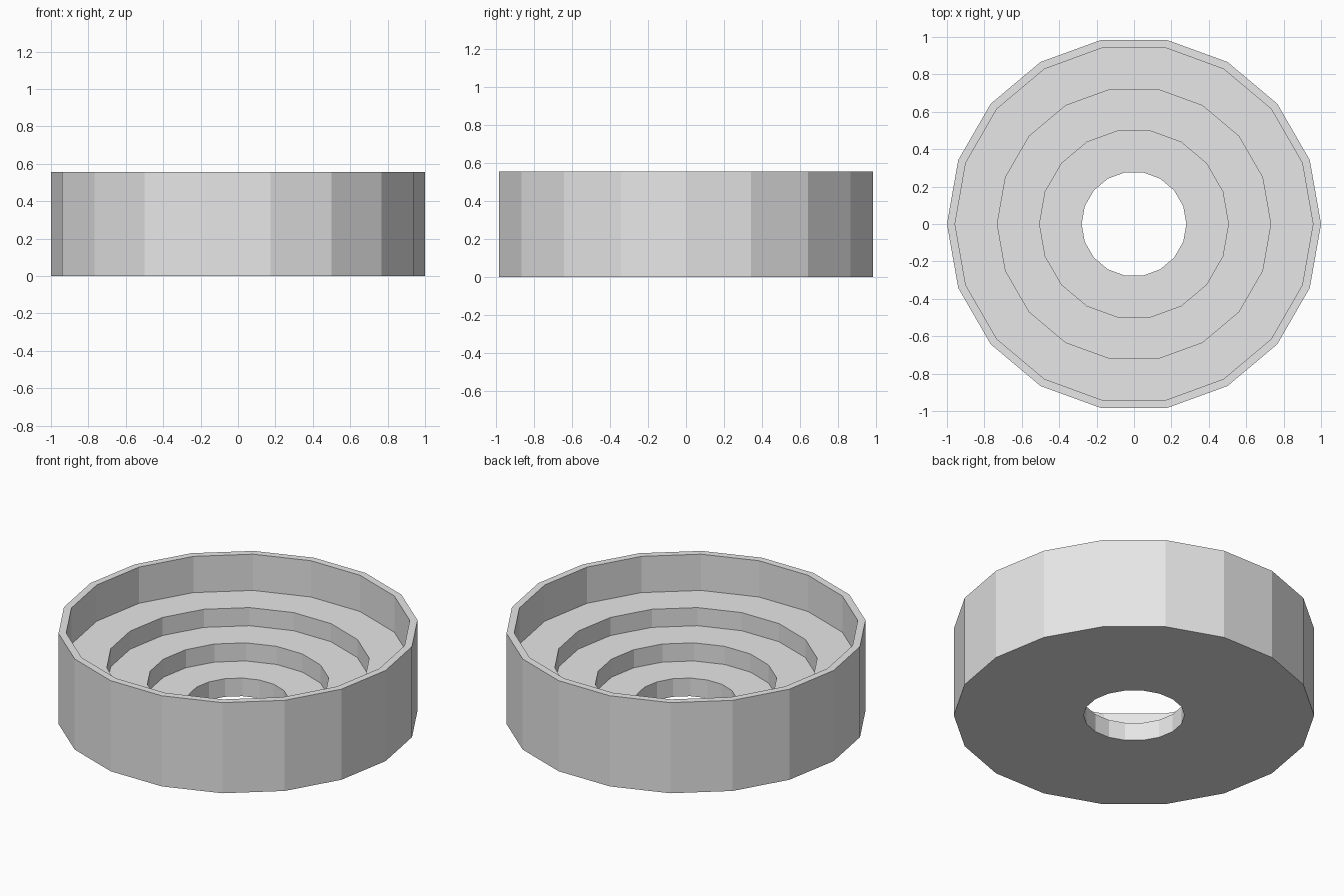
import bpy
import bmesh
from math import cos, sin, tau

if "Cube" in bpy.data.objects:
    bpy.data.objects.remove(bpy.data.objects["Cube"], do_unlink=True)

SIDES = 18
HEIGHT = 0.555
STEP = HEIGHT / 5

# Plain grey finish
grey = bpy.data.materials.new("light grey")
grey.use_nodes = True
color = (0.8, 0.8, 0.8, 1)
grey.diffuse_color = color
grey.node_tree.nodes["Principled BSDF"].inputs["Base Color"].default_value = color

# Closed cross-section (radius, height): outer wall, rim, then steps down to the hole
profile = [(1, 0), (1, HEIGHT), (0.957, HEIGHT)]
level = 3 * STEP
for outer, inner in [(0.957, 0.731), (0.731, 0.505), (0.505, 0.28)]:
    profile += [(outer, level), (inner, level)]
    level -= STEP
profile.append((0.28, 0))


def lathe(name, section, sides, material):
    """Turn a closed section into a faceted ring around z."""
    bm = bmesh.new()
    rings = []
    for r, z in section:
        rings.append([bm.verts.new((r * cos(tau * i / sides), r * sin(tau * i / sides), z))
                      for i in range(sides)])
    for a, b in zip(rings, rings[1:] + rings[:1]):
        for i in range(sides):
            j = (i + 1) % sides
            bm.faces.new((a[i], a[j], b[j], b[i]))
    bmesh.ops.recalc_face_normals(bm, faces=bm.faces)
    mesh = bpy.data.meshes.new(name)
    bm.to_mesh(mesh)
    bm.free()
    mesh.materials.append(material)
    obj = bpy.data.objects.new(name, mesh)
    bpy.context.collection.objects.link(obj)
    return obj


# Stepped round basin with a central hole
lathe("stepped_basin", profile, SIDES, grey)
